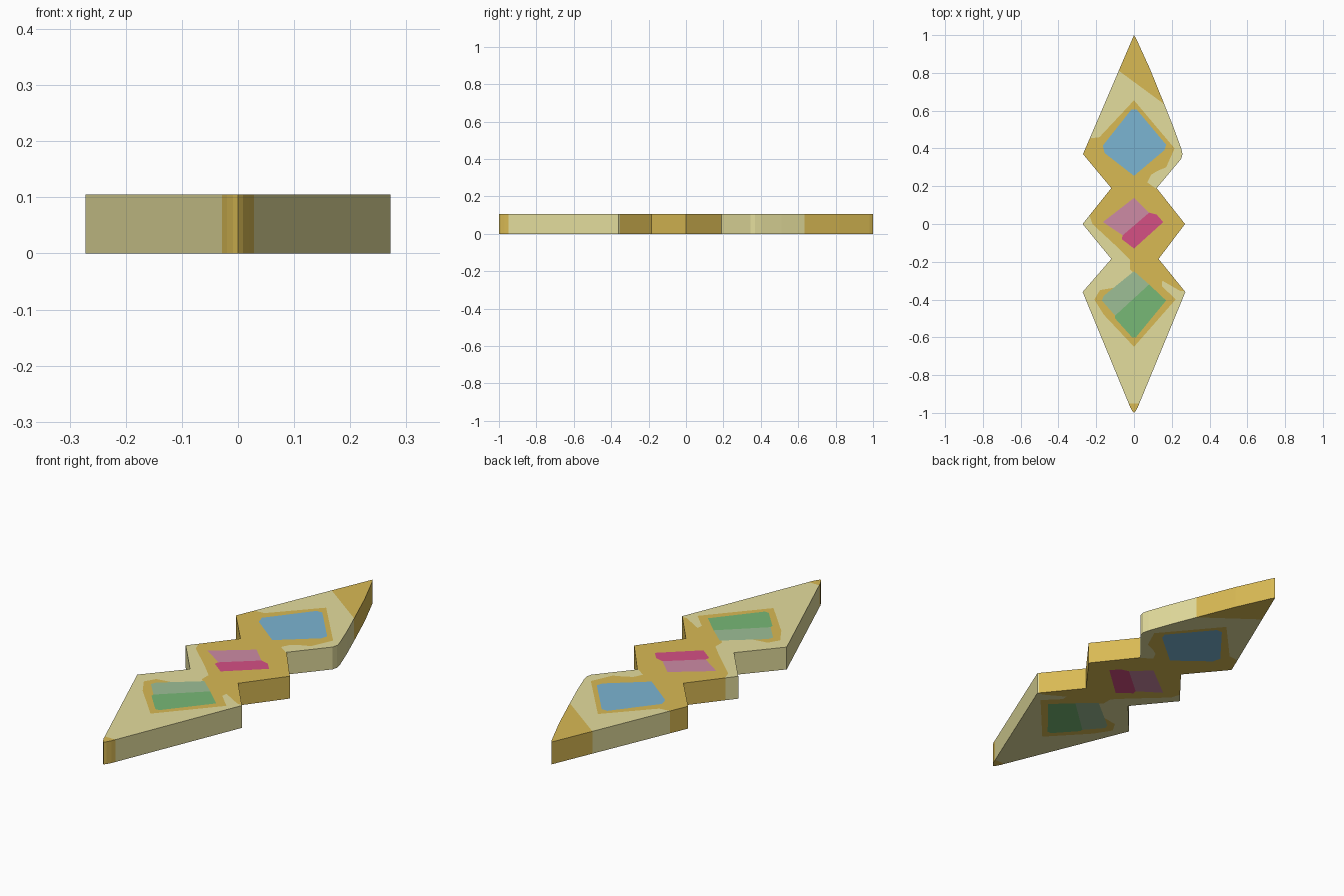
import bpy
from mathutils import Vector
from mathutils.geometry import delaunay_2d_cdt

if "Cube" in bpy.data.objects:
    bpy.data.objects.remove(bpy.data.objects["Cube"])

HEIGHT = 0.105


def lin(c):
    c /= 255
    return c / 12.92 if c <= 0.04045 else ((c + 0.055) / 1.055) ** 2.4


def material(name, rgb):
    m = bpy.data.materials.new(name)
    m.diffuse_color = (*[lin(c) for c in rgb], 1)
    m.use_nodes = True
    m.node_tree.nodes["Principled BSDF"].inputs["Base Color"].default_value = m.diffuse_color
    return m


def inside(p, poly):
    hit = False
    for (ax, ay), (bx, by) in zip(poly, poly[1:] + poly[:1]):
        if (ay > p.y) != (by > p.y) and p.x < ax + (p.y - ay) * (bx - ax) / (by - ay):
            hit = not hit
    return hit


GOLD, PALE, BLUE, PINK, MAGENTA, SAGE, GREEN = range(7)
MATS = [material("gold", (217, 186, 84)), material("pale gold", (228, 221, 157)),
        material("blue", (123, 181, 210)), material("light pink", (205, 139, 165)),
        material("magenta", (213, 80, 132)), material("sage", (157, 191, 150)),
        material("green", (119, 184, 118))]

# Outline of the three joined diamonds, clockwise from the top tip
outline = [(0, 1), (0.012, 0.98), (0.085, 0.82), (0.16, 0.635), (0.21, 0.51), (0.25, 0.40),
           (0.257, 0.37), (0.25, 0.345), (0.12, 0.19), (0.27, 0), (0.13, -0.185),
           (0.272, -0.36), (0.02, -0.97), (0.009, -0.99), (0, -1), (-0.009, -0.99),
           (-0.02, -0.97), (-0.272, -0.36), (-0.12, -0.185), (-0.272, 0),
           (-0.12, 0.19), (-0.27, 0.37)]

# Painted regions; later ones lie over earlier ones
regions = [
    (GOLD, outline),
    # upper diamond: pale band and gold frame
    (PALE, [(-0.14, 0.855), (0.20, 0.605), (0.35, 0.36), (0.12, 0.185), (0.07, 0.22),
            (0.09, 0.26), (0.17, 0.31), (0.16, 0.45), (-0.18, 0.46), (-0.30, 0.445)]),
    (GOLD, [(0, 0.655), (0.215, 0.40), (0.17, 0.30), (0, 0.23), (-0.22, 0.42)]),
    # middle diamond: pale left edge; lower diamond: pale body and gold frame
    (PALE, [(-0.34, 0.03), (-0.235, 0.045), (-0.22, 0.0), (-0.08, -0.13), (-0.02, -0.19),
            (-0.02, -0.24), (0.0, -0.26), (0.0, -0.42), (0.14, -0.42), (0.15, -0.30),
            (0.245, -0.355), (0.36, -0.35), (0.12, -0.95), (-0.12, -0.95), (-0.4, -0.36),
            (-0.17, -0.18)]),
    (GOLD, [(-0.18, -0.35), (-0.21, -0.40), (-0.16, -0.48), (0, -0.65), (0.22, -0.40),
            (0.15, -0.33), (0, -0.32)]),
    # three inlaid diamonds
    (BLUE, [(0.015, 0.605), (0.17, 0.42), (0.16, 0.39), (0, 0.255), (-0.155, 0.375),
            (-0.165, 0.415), (-0.015, 0.605)]),
    (PINK, [(0, 0.138), (0.08, 0.06), (-0.06, -0.06), (-0.165, 0.01)]),
    (MAGENTA, [(0.08, 0.06), (0.12, 0.05), (0.155, 0.01), (0, -0.13), (-0.065, -0.08),
               (-0.06, -0.06)]),
    (SAGE, [(0, -0.25), (0.08, -0.32), (-0.10, -0.485), (-0.17, -0.405), (-0.16, -0.38)]),
    (GREEN, [(0.08, -0.32), (0.17, -0.405), (0.01, -0.6), (-0.01, -0.6), (-0.10, -0.5),
             (-0.10, -0.485)]),
]

# Cut the plane along all the region borders, then colour each piece by its region
points, edges = [], []
for _, pts in regions:
    s, k = len(points), len(pts)
    points += [Vector(p) for p in pts]
    edges += [(s + i, s + (i + 1) % k) for i in range(k)]
verts, _, tris, _, _, _ = delaunay_2d_cdt(points, edges, [], 0, 1e-5)

# Extrude: top and bottom faces, and walls along the outer border
n = len(verts)
faces, colours, border = [], [], {}
for t in tris:
    t = list(t)
    a, b, d = (verts[i] for i in t)
    mid = (a + b + d) / 3
    if not inside(mid, outline):
        continue
    c = [col for col, pts in regions if inside(mid, pts)][-1]
    if (b - a).cross(d - a) < 0:
        t = t[::-1]
    faces += [[i + n for i in t], t[::-1]]
    colours += [c, c]
    for i, j in zip(t, t[1:] + t[:1]):
        border[i, j] = c
for (i, j), c in border.items():
    if (j, i) not in border:
        faces.append([i, j, j + n, i + n])
        colours.append(c)

used = sorted({i for f in faces for i in f})
index = {v: k for k, v in enumerate(used)}
coords = [(*verts[i % n], HEIGHT * (i // n)) for i in used]
mesh = bpy.data.meshes.new("diamond_bar")
mesh.from_pydata(coords, [], [[index[i] for i in f] for f in faces])
for m in MATS:
    mesh.materials.append(m)
for p, c in zip(mesh.polygons, colours):
    p.material_index = c
mesh.update()
bar = bpy.data.objects.new("diamond_bar", mesh)
bpy.context.collection.objects.link(bar)
